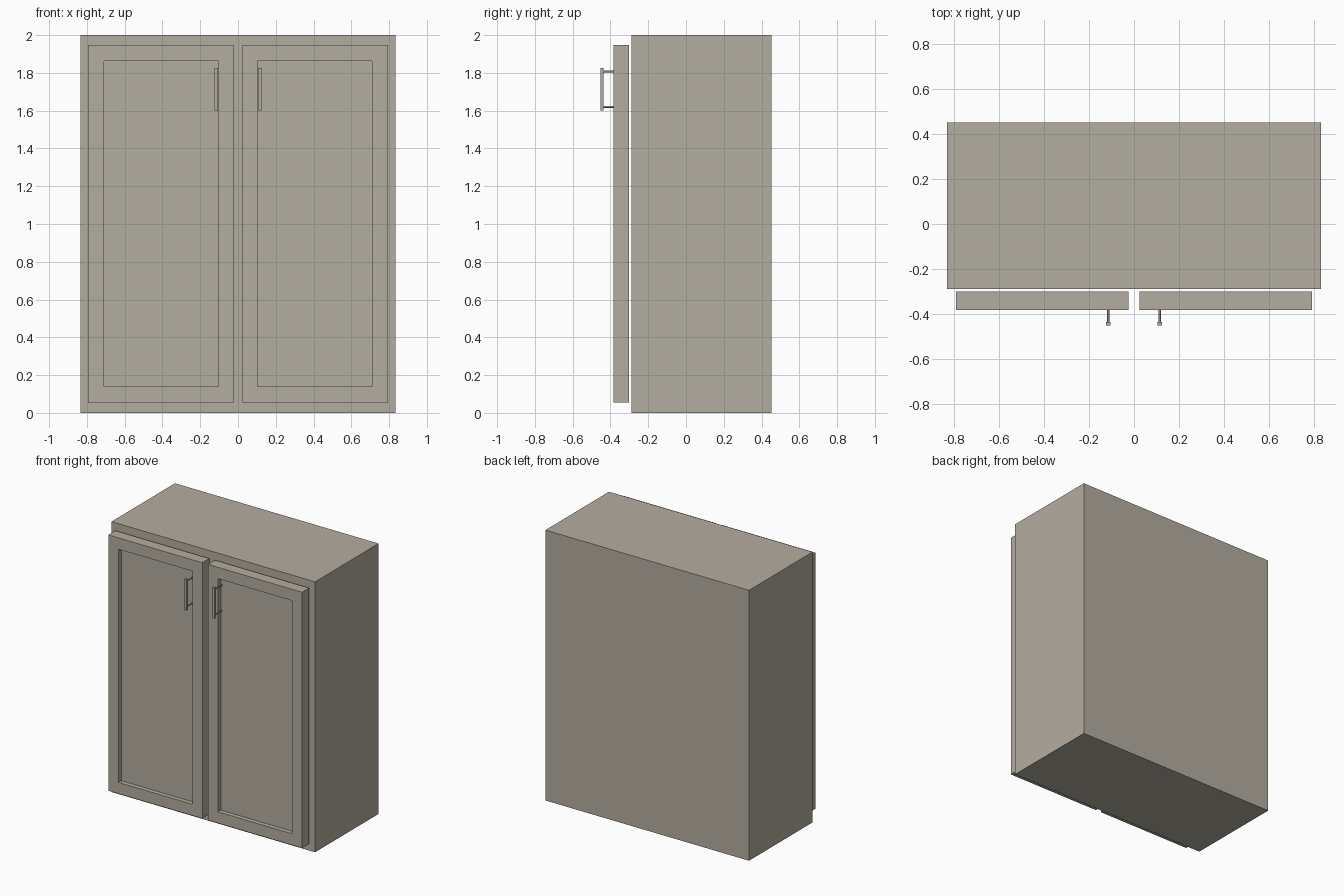
import bpy, math

if "Cube" in bpy.data.objects:
    bpy.data.objects.remove(bpy.data.objects["Cube"])

# single taupe paint
paint = bpy.data.materials.new("taupe_paint")
paint.diffuse_color = (0.456, 0.418, 0.352, 1)
paint.use_nodes = True
paint.node_tree.nodes["Principled BSDF"].inputs["Base Color"].default_value = paint.diffuse_color


def box(name, x, y, z):
    """Box from (min, max) ranges."""
    x, y, z = sorted(x), sorted(y), sorted(z)
    bpy.ops.mesh.primitive_cube_add(size=1, location=[sum(r) / 2 for r in (x, y, z)])
    o = bpy.context.object
    o.name = name
    o.scale = [r[1] - r[0] for r in (x, y, z)]
    bpy.ops.object.transform_apply(location=False, rotation=False, scale=True)
    o.data.materials.append(paint)
    return o


def post(name, x, z, y0, y1, r=0.005):
    """Round handle post running along y."""
    bpy.ops.mesh.primitive_cylinder_add(vertices=16, radius=r, depth=y1 - y0,
                                        location=(x, (y0 + y1) / 2, z),
                                        rotation=(math.pi / 2, 0, 0))
    o = bpy.context.object
    o.name = name
    o.data.materials.append(paint)
    bpy.ops.object.shade_smooth_by_angle()


# cabinet carcass
box("cabinet_body", (-0.833, 0.833), (-0.289, 0.453), (0, 2))

FRONT, BACK, PANEL = -0.383, -0.301, -0.35
Z0, Z1 = 0.056, 1.948          # door bottom and top
R0, R1 = 0.14, 1.864           # panel opening bottom and top
IN, OUT = 0.024, 0.793         # door edges
P0, P1 = 0.104, 0.709          # panel opening edges

for side, s in (("left", -1), ("right", 1)):
    # door frame
    box(side + "_inner_stile", (s * IN, s * P0), (FRONT, BACK), (Z0, Z1))
    box(side + "_outer_stile", (s * P1, s * OUT), (FRONT, BACK), (Z0, Z1))
    box(side + "_bottom_rail", (s * P0, s * P1), (FRONT, BACK), (Z0, R0))
    box(side + "_top_rail", (s * P0, s * P1), (FRONT, BACK), (R1, Z1))
    # recessed panel
    box(side + "_door_panel", (s * P0, s * P1), (PANEL, BACK), (R0, R1))
    # pull handle: bar and two posts
    box(side + "_handle_bar", (s * 0.105, s * 0.125), (-0.453, -0.436), (1.60, 1.827))
    for i, z in enumerate((1.62, 1.808)):
        post(f"{side}_handle_post_{i}", s * 0.115, z, -0.44, PANEL + 0.002)
